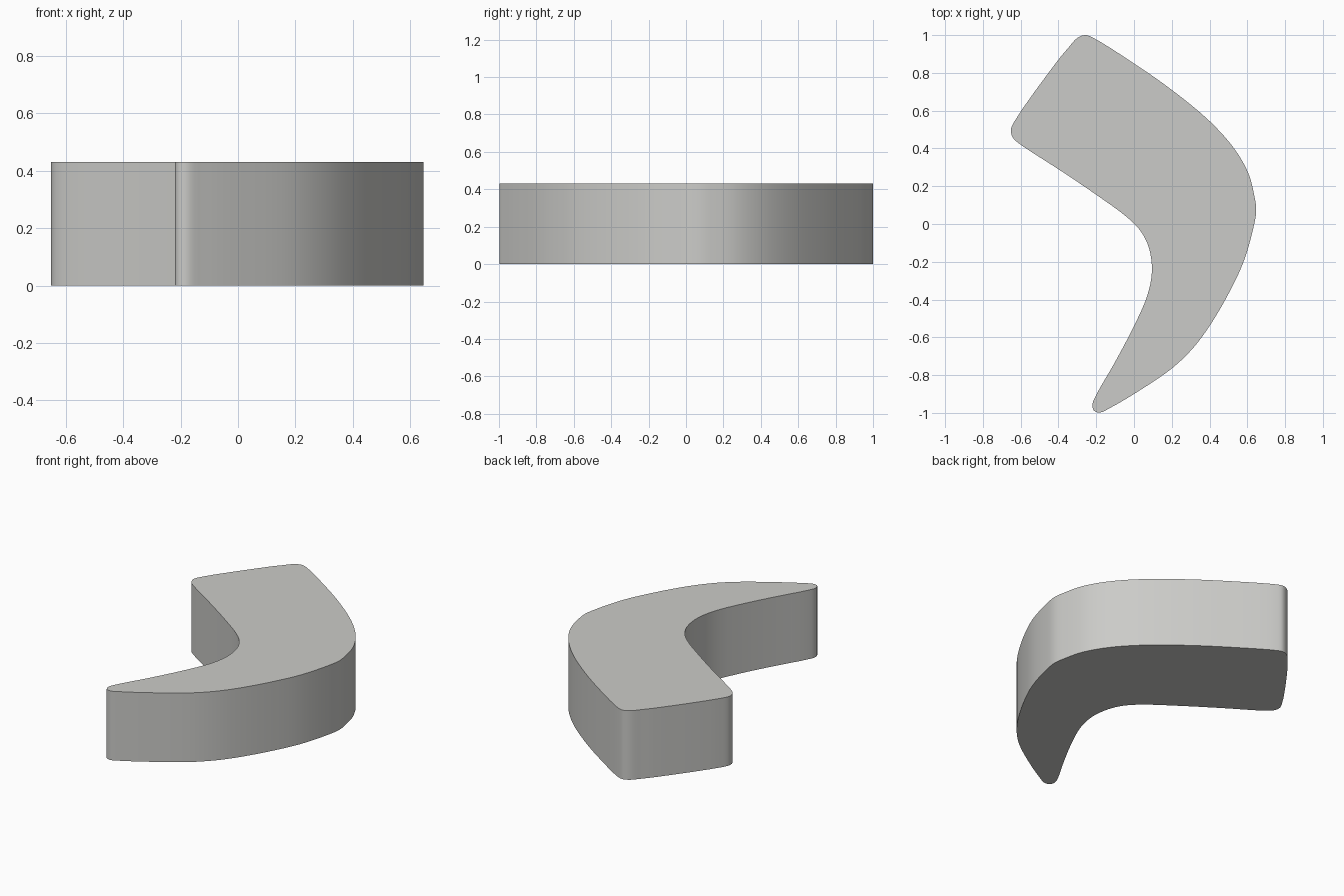
import bpy, bmesh
from mathutils import Vector

if "Cube" in bpy.data.objects:
    bpy.data.objects.remove(bpy.data.objects["Cube"])

HEIGHT = 0.43
STEPS = 4

# Plan outline, clockwise from the back corner
OUTLINE = [
    (-0.26, 1.0), (-0.225, 0.99), (0.0, 0.85), (0.2, 0.71), (0.4, 0.545),
    (0.53, 0.40), (0.605, 0.27), (0.637, 0.15), (0.647, 0.07), (0.632, -0.02),
    (0.58, -0.20), (0.5, -0.37), (0.4, -0.54), (0.31, -0.66), (0.2, -0.765),
    (0.0, -0.90), (-0.12, -0.97), (-0.18, -0.998), (-0.212, -0.988),
    (-0.22, -0.955), (-0.2, -0.905), (-0.1, -0.73), (0.0, -0.54),
    (0.07, -0.38), (0.095, -0.25), (0.08, -0.13), (0.04, -0.045),
    (-0.03, 0.03), (-0.2, 0.155), (-0.4, 0.29), (-0.6, 0.42), (-0.64, 0.455),
    (-0.652, 0.495), (-0.635, 0.54), (-0.4, 0.87), (-0.35, 0.93), (-0.30, 0.985),
]


def smooth_loop(points):
    """Centripetal spline through a closed loop of points."""
    pts = [Vector(p) for p in points]
    n, out = len(pts), []
    for i in range(n):
        p = [pts[(i + k - 1) % n] for k in range(4)]
        t = [0.0]
        for k in range(3):
            t.append(t[-1] + (p[k + 1] - p[k]).length ** 0.5)
        for s in range(STEPS):
            u = t[1] + (t[2] - t[1]) * s / STEPS
            a = [p[k].lerp(p[k + 1], (u - t[k]) / (t[k + 1] - t[k])) for k in range(3)]
            b = [a[k].lerp(a[k + 1], (u - t[k]) / (t[k + 2] - t[k])) for k in range(2)]
            out.append(b[0].lerp(b[1], (u - t[1]) / (t[2] - t[1])))
    return out


# Curved block: outline face extruded straight up
bm = bmesh.new()
base = bm.faces.new([bm.verts.new((p.x, p.y, 0)) for p in smooth_loop(OUTLINE)])
top = bmesh.ops.extrude_face_region(bm, geom=[base], use_keep_orig=True)["geom"]
bmesh.ops.translate(bm, vec=(0, 0, HEIGHT),
                    verts=[v for v in top if isinstance(v, bmesh.types.BMVert)])
bmesh.ops.recalc_face_normals(bm, faces=bm.faces)
mesh = bpy.data.meshes.new("curved_block")
bm.to_mesh(mesh)
bm.free()

block = bpy.data.objects.new("curved_block", mesh)
bpy.context.collection.objects.link(block)
grey = bpy.data.materials.new("light_grey")
grey.diffuse_color = (0.6, 0.6, 0.58, 1)
grey.use_nodes = True
grey.node_tree.nodes["Principled BSDF"].inputs["Base Color"].default_value = grey.diffuse_color
mesh.materials.append(grey)

# Smooth walls with sharp rims
bpy.context.view_layer.objects.active = block
block.select_set(True)
bpy.ops.object.shade_smooth_by_angle(angle=0.6)
